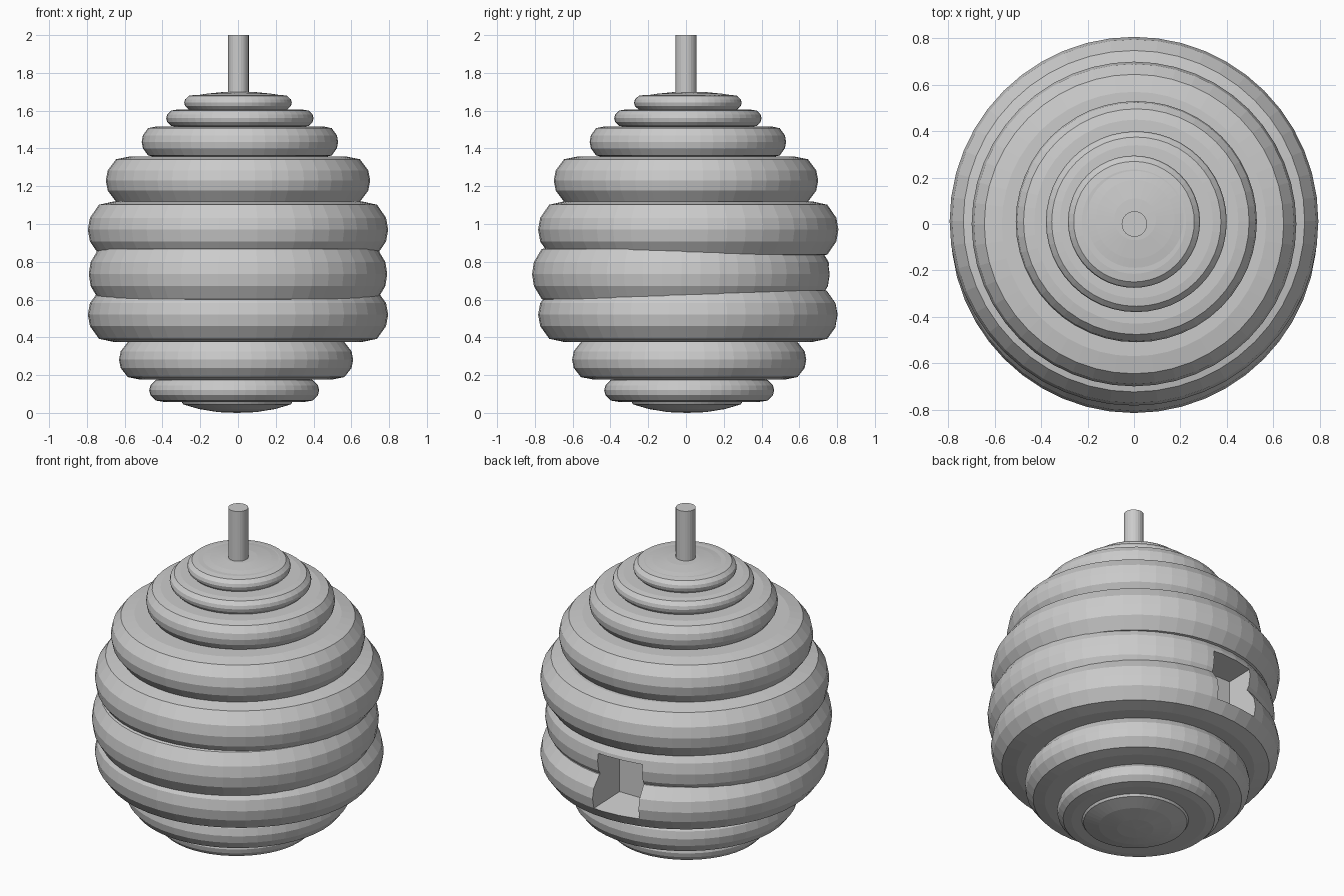
import bpy, bmesh, math

if "Cube" in bpy.data.objects:
    bpy.data.objects.remove(bpy.data.objects["Cube"])

SEG = 48


def lathe(name, profile, cx=0.0, cy=0.0, seg=SEG):
    """Revolve (radius, z) points about a vertical axis; radius 0 makes a pole."""
    bm = bmesh.new()
    rows = []
    for r, z in profile:
        if r == 0:
            rows.append([bm.verts.new((cx, cy, z))] * seg)
        else:
            rows.append([bm.verts.new((cx + r * math.cos(2 * math.pi * i / seg),
                                       cy + r * math.sin(2 * math.pi * i / seg), z))
                         for i in range(seg)])
    for a, b in zip(rows, rows[1:]):
        for i in range(seg):
            j = (i + 1) % seg
            quad = list(dict.fromkeys((a[i], a[j], b[j], b[i])))
            bm.faces.new(quad)
    bmesh.ops.recalc_face_normals(bm, faces=bm.faces)
    me = bpy.data.meshes.new(name)
    bm.to_mesh(me)
    bm.free()
    ob = bpy.data.objects.new(name, me)
    bpy.context.collection.objects.link(ob)
    return ob


def ring(name, cx, cy, z, R, h, b):
    """Fat coil with a faceted bulge b deep and half height h."""
    half = [(R - b, 1.0), (R - 0.42 * b, 0.88), (R - 0.08 * b, 0.42)]
    pts = [(0, z - h)] + [(r, z - h * k) for r, k in half] + [(R, z)]
    pts += [(r, z + h * k) for r, k in reversed(half)] + [(0, z + h)]
    return lathe(name, pts, cx, cy)


# Stacked coils, slightly off centre as if hand wound
coils = [
    (-0.02, 0.017, 0.120, 0.45, 0.062, 0.08),
    (-0.01, 0.017, 0.282, 0.62, 0.105, 0.11),
    (0.00, 0.012, 0.520, 0.795, 0.145, 0.14),
    (0.00, -0.025, 0.735, 0.79, 0.150, 0.12),
    (0.00, 0.012, 0.970, 0.795, 0.150, 0.14),
    (0.00, 0.000, 1.230, 0.70, 0.128, 0.13),
    (0.01, 0.010, 1.435, 0.52, 0.082, 0.08),
    (0.01, 0.010, 1.560, 0.39, 0.046, 0.06),
    (0.00, 0.010, 1.642, 0.285, 0.042, 0.06),
]
rings = [ring(f"coil_{i + 1}", *c) for i, c in enumerate(coils)]

# Shallow domes closing the top and bottom
lathe("top_cap", [(0, 1.67), (0.235, 1.68), (0.17, 1.69), (0.09, 1.698), (0, 1.70)], 0.005, 0.02)
lathe("bottom_cap", [(0, 0.08), (0.30, 0.07), (0.285, 0.045), (0.20, 0.02),
                     (0.10, 0.004), (0, 0.0)], -0.005, 0.005)

# Hanging stem
lathe("stem", [(0, 1.66), (0.055, 1.66), (0.055, 2.0), (0, 2.0)], 0.002, 0, 24)

# Entrance hole cut into the back: a tapered block
bm = bmesh.new()
bmesh.ops.create_cube(bm, size=1)
for v in bm.verts:
    outer = v.co.y > 0
    s = 1.0 if outer else 0.75
    v.co = (-0.08 + v.co.x * 0.32 * s, 0.92 if outer else 0.58, 0.62 + v.co.z * 0.36 * s)
me = bpy.data.meshes.new("entrance_cutter")
bm.to_mesh(me)
bm.free()
cutter = bpy.data.objects.new("entrance_cutter", me)
bpy.context.collection.objects.link(cutter)
cutter.hide_render = True
for ob in rings[2:4]:
    mod = ob.modifiers.new("entrance", 'BOOLEAN')
    mod.operation = 'DIFFERENCE'
    mod.solver = 'EXACT'
    mod.object = cutter
    bpy.context.view_layer.objects.active = ob
    bpy.ops.object.modifier_apply(modifier=mod.name)
bpy.data.objects.remove(cutter, do_unlink=True)
